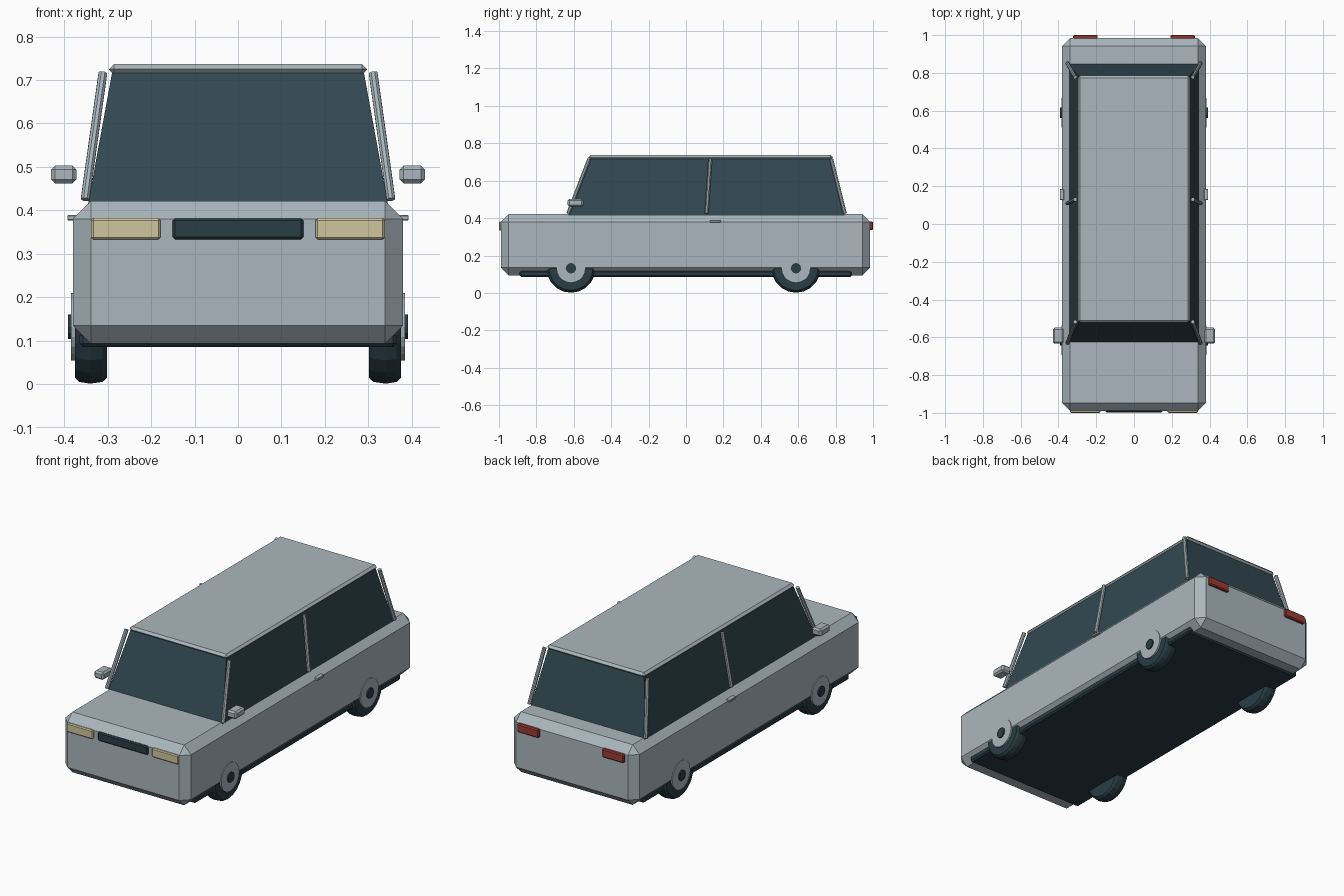
import bpy, bmesh, math
from mathutils import Vector

if "Cube" in bpy.data.objects:
    bpy.data.objects.remove(bpy.data.objects["Cube"])


def material(name, rgb):
    m = bpy.data.materials.new(name)
    m.diffuse_color = (*rgb, 1)
    m.use_nodes = True
    m.node_tree.nodes["Principled BSDF"].inputs["Base Color"].default_value = m.diffuse_color
    return m


PAINT = material("silver_paint", (0.40, 0.47, 0.51))
GLASS = material("dark_glass", (0.032, 0.063, 0.083))
RUBBER = material("dark_rubber", (0.022, 0.047, 0.060))
LAMP = material("cream_lamp", (0.62, 0.56, 0.34))
RED = material("red_lamp", (0.33, 0.048, 0.032))


def finish(name, bm, mat):
    bmesh.ops.recalc_face_normals(bm, faces=bm.faces)
    me = bpy.data.meshes.new(name)
    bm.to_mesh(me)
    bm.free()
    me.materials.append(mat)
    ob = bpy.data.objects.new(name, me)
    bpy.context.collection.objects.link(ob)
    return ob


def box(name, lo, hi, mat, bevel=0.0, top=None):
    """Box from lo to hi; top = (x0, x1, y0, y1) tapers the upper face."""
    bm = bmesh.new()
    bmesh.ops.create_cube(bm, size=1)
    for v in bm.verts:
        up = v.co.z > 0
        x0, x1, y0, y1 = top if (up and top) else (lo[0], hi[0], lo[1], hi[1])
        v.co = (x1 if v.co.x > 0 else x0, y1 if v.co.y > 0 else y0,
                hi[2] if up else lo[2])
    if bevel:
        bmesh.ops.bevel(bm, geom=bm.edges[:], offset=bevel, segments=1,
                        affect='EDGES')
    return finish(name, bm, mat)


def rod(name, a, b, r, mat, sides=8):
    a, b = Vector(a), Vector(b)
    bm = bmesh.new()
    bmesh.ops.create_cone(bm, cap_ends=True, segments=sides, radius1=r,
                          radius2=r, depth=(b - a).length)
    rot = (b - a).to_track_quat('Z', 'Y').to_matrix()
    bmesh.ops.rotate(bm, matrix=rot, verts=bm.verts)
    bmesh.ops.translate(bm, vec=(a + b) / 2, verts=bm.verts)
    return finish(name, bm, mat)


def lathe_x(name, profile, y, z, mat, sides=20):
    """Revolve (x, radius) points around an axle along x, capping both ends."""
    bm = bmesh.new()
    rings = []
    for x, r in profile:
        rings.append([bm.verts.new((x, y + r * math.sin(i * math.tau / sides),
                                    z - r * math.cos(i * math.tau / sides)))
                      for i in range(sides)])
    for p, q in zip(rings, rings[1:]):
        for i in range(sides):
            j = (i + 1) % sides
            bm.faces.new((p[i], p[j], q[j], q[i]))
    bm.faces.new(rings[0])
    bm.faces.new(rings[-1])
    return finish(name, bm, mat)


# Body shell, floor, window block and roof
box("body", (-0.38, -0.99, 0.093), (0.38, 0.985, 0.422), PAINT, 0.042)
box("floor", (-0.365, -0.89, 0.085), (0.365, 0.885, 0.12), RUBBER, 0.008)
box("cabin_glass", (-0.346, -0.63, 0.41), (0.346, 0.85, 0.716), GLASS,
    top=(-0.29, 0.29, -0.515, 0.775))
box("roof", (-0.297, -0.522, 0.712), (0.297, 0.785, 0.737), PAINT, 0.012)

# Front grille
box("grille", (-0.151, -0.997, 0.333), (0.151, -0.96, 0.382), RUBBER, 0.006)

for s, side in ((-1, "left"), (1, "right")):
    def sided_box(name, x0, x1, y0, y1, z0, z1, mat, bevel):
        xs = sorted((s * x0, s * x1))
        box(f"{side}_{name}", (xs[0], y0, z0), (xs[1], y1, z1), mat, bevel)

    # Lamps, mirrors and door handles
    sided_box("headlight", 0.178, 0.338, -1.0, -0.96, 0.333, 0.382, LAMP, 0.005)
    sided_box("tail_light", 0.192, 0.322, 0.96, 1.0, 0.336, 0.382, RED, 0.005)
    sided_box("mirror", 0.372, 0.43, -0.633, -0.549, 0.462, 0.503, PAINT, 0.009)
    sided_box("door_handle", 0.37, 0.393, 0.127, 0.185, 0.377, 0.389, PAINT, 0.002)

    # Window pillars leaning in toward the roof
    for name, y0, y1 in (("front", -0.63, -0.518), ("middle", 0.11, 0.13),
                         ("rear", 0.85, 0.777)):
        rod(f"{side}_{name}_pillar", (s * 0.352, y0, 0.425),
            (s * 0.311, y1, 0.716), 0.0105, PAINT)

    # Wheels: tyre, hub disc, centre cap
    for name, y in (("front", -0.615), ("rear", 0.588)):
        z = 0.132
        lathe_x(f"{side}_{name}_tyre",
                [(s * 0.302, 0.07), (s * 0.302, 0.118), (s * 0.312, 0.127),
                 (s * 0.34, 0.131), (s * 0.365, 0.127), (s * 0.375, 0.118),
                 (s * 0.375, 0.07)], y, z, RUBBER)
        lathe_x(f"{side}_{name}_hub", [(s * 0.35, 0.078), (s * 0.384, 0.078)],
                y, z, PAINT)
        lathe_x(f"{side}_{name}_cap", [(s * 0.36, 0.028), (s * 0.391, 0.028)],
                y, z, RUBBER, 12)
